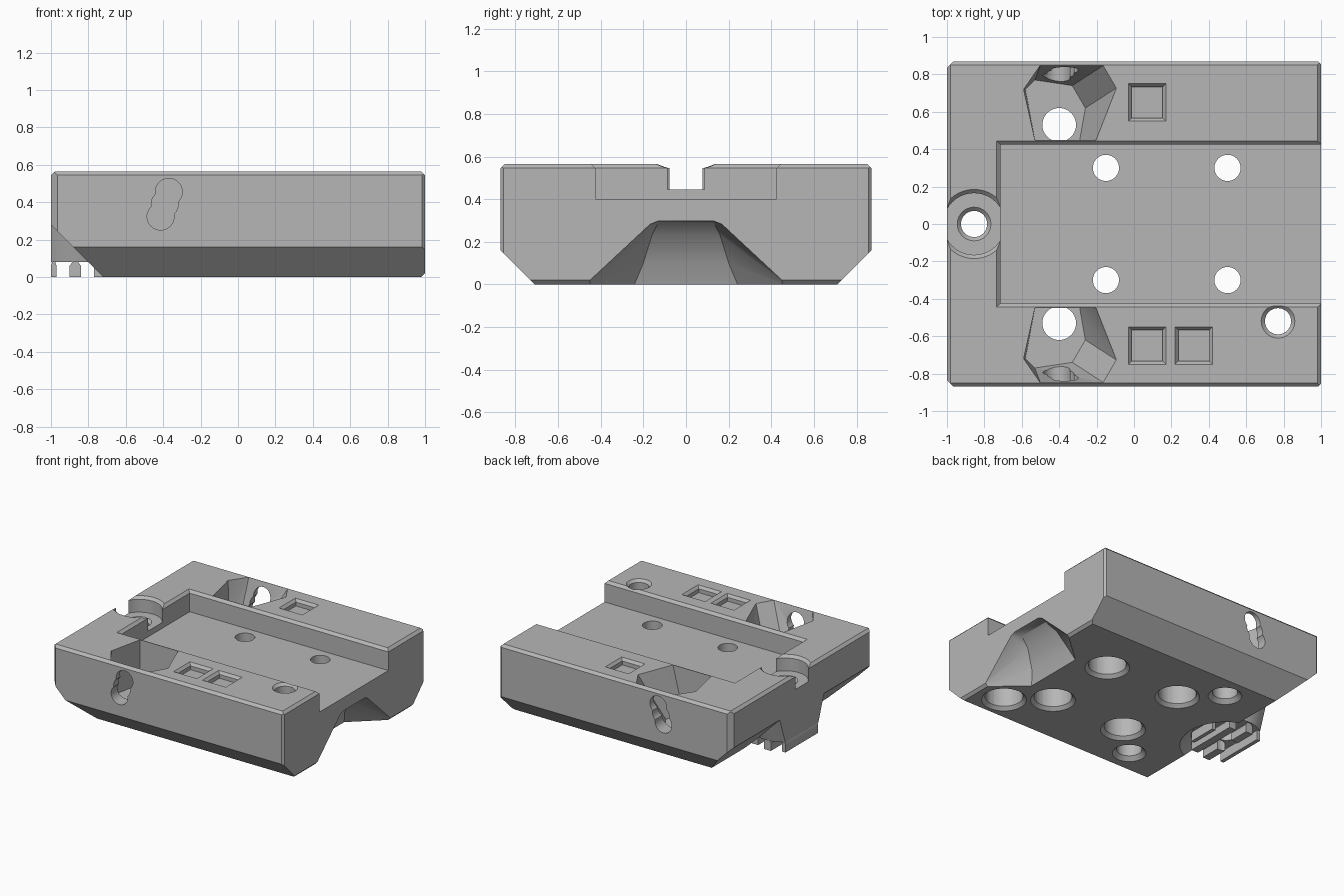
import bpy, bmesh, math
from mathutils import Vector

cube = bpy.data.objects.get("Cube")
if cube:
    bpy.data.objects.remove(cube)

grey = bpy.data.materials.new("matte grey")
grey.use_nodes = True
COLOUR = (0.47, 0.47, 0.47, 1)
grey.diffuse_color = COLOUR
grey.node_tree.nodes["Principled BSDF"].inputs["Base Color"].default_value = COLOUR
TOP = 0.565
BOSS = (-0.855, 0)


def finish(bm, name):
    bmesh.ops.recalc_face_normals(bm, faces=bm.faces)
    mesh = bpy.data.meshes.new(name)
    bm.to_mesh(mesh)
    bm.free()
    mesh.materials.append(grey)
    obj = bpy.data.objects.new(name, mesh)
    bpy.context.collection.objects.link(obj)
    return obj


def hull(points, name="cutter"):
    bm = bmesh.new()
    for p in points:
        bm.verts.new(p)
    out = bmesh.ops.convex_hull(bm, input=bm.verts)
    loose = {g for g in out["geom_interior"] + out["geom_unused"]
             if isinstance(g, bmesh.types.BMVert)}
    bmesh.ops.delete(bm, geom=list(loose), context="VERTS")
    bmesh.ops.dissolve_limit(bm, angle_limit=0.01, verts=bm.verts, edges=bm.edges)
    return finish(bm, name)


def box(x0, x1, y0, y1, z0, z1, name="cutter", flare=0):
    return hull([(x + (flare if x == x1 else -flare) * k, y + (flare if y == y1 else -flare) * k, z)
                 for x in (x0, x1) for y in (y0, y1) for z, k in ((z0, 0), (z1, 1))], name)


def cone(centre, z0, r0, z1, r1, name="cutter", sides=40):
    ring = [(math.cos(math.tau * i / sides), math.sin(math.tau * i / sides)) for i in range(sides)]
    return hull([(centre[0] + r * c, centre[1] + r * s, z)
                 for z, r in ((z0, r0), (z1, r1)) for c, s in ring], name)


def combine(target, other, operation="DIFFERENCE"):
    mod = target.modifiers.new("cut", "BOOLEAN")
    mod.operation, mod.object, mod.solver = operation, other, "EXACT"
    bpy.context.view_layer.objects.active = target
    bpy.ops.object.modifier_apply(modifier=mod.name)
    bpy.data.objects.remove(other)


def chop(bm, point, normal):
    geom = bm.verts[:] + bm.edges[:] + bm.faces[:]
    cut = bmesh.ops.bisect_plane(bm, geom=geom, plane_co=point, plane_no=normal, clear_outer=True)
    edges = [e for e in cut["geom_cut"] if isinstance(e, bmesh.types.BMEdge)]
    bmesh.ops.contextual_create(bm, geom=edges)


# Main block with all its outer chamfers
bm = bmesh.new()
bmesh.ops.create_cube(bm, size=1)
for v in bm.verts:
    v.co = Vector((v.co.x * 2, v.co.y * 1.74, (v.co.z + 0.5) * TOP))
chop(bm, (-0.72, 0, 0), (-1, 0, -1))
chop(bm, (0.98, 0, 0), (1, 0, -1))
for s in (-1, 1):
    chop(bm, (0, 0.71 * s, 0), (0, s, -1))
    chop(bm, (0, 0.85 * s, TOP), (0, s, 1))
    chop(bm, (0.98 * s, 0, TOP), (s, 0, 1))
    chop(bm, (0.985, 0.87 * s, 0), (1, s, 0))
    chop(bm, (-0.965, 0.87 * s, 0), (-1, s, 0))
body = finish(bm, "base_block")

# Flared boss under the end slope
boss = cone(BOSS, 0.08, 0.25, 0.35, 0.33, "end_boss")
combine(boss, box(-1.5, -1, -1, 1, -1, 1))
combine(body, boss, "UNION")
combine(body, cone(BOSS, -0.01, 0.34, 0.08, 0.25))

# Central channel with chamfered rim
combine(body, box(-0.715, 1.2, -0.425, 0.425, 0.4, 0.7))
combine(body, box(-0.715, 1.2, -0.425, 0.425, TOP - 0.02, TOP + 0.01, flare=0.03))

# Round seat at the closed end, with its screw hole
combine(body, cone(BOSS, 0.445, 0.165, 0.7, 0.165))
combine(body, cone(BOSS, TOP - 0.02, 0.165, TOP + 0.01, 0.195))
combine(body, cone(BOSS, -0.1, 0.07, 0.5, 0.07))
combine(body, cone(BOSS, 0.425, 0.07, 0.455, 0.1))

# Scoop under the open end
scoop = [(1.02, 0.5, -0.02), (1.02, 0.47, 0.01), (1.02, 0.21, 0.25), (1.02, 0.18, 0.28),
         (1.02, 0.13, 0.3), (0.93, 0.13, 0.29), (0.85, 0.16, 0.23), (0.78, 0.2, 0.1),
         (0.74, 0.25, -0.02)]
combine(body, hull([(x, y * s, z) for x, y, z in scoop for s in (-1, 1)]))

# Through holes, counterbored from below
wide = [(x, y) for x in (-0.15, 0.5) for y in (-0.3, 0.3)] + [(0.77, -0.52)]
for spot in wide:
    combine(body, cone(spot, -0.1, 0.07, 0.7, 0.07))
    combine(body, cone(spot, -0.1, 0.135, 0.2, 0.135))
    combine(body, cone(spot, -0.01, 0.17, 0.03, 0.13))
combine(body, cone(wide[-1], TOP - 0.02, 0.07, TOP + 0.01, 0.1))

# Angled six-sided pockets, their bottom holes and side slots
rim = [(-0.5, 0.85), (-0.16, 0.85), (-0.09, 0.73), (-0.2, 0.45), (-0.53, 0.45), (-0.59, 0.72)]
floor = [(-0.53, 0.77), (-0.33, 0.74), (-0.26, 0.62), (-0.29, 0.45), (-0.53, 0.45), (-0.58, 0.72)]
for s in (-1, 1):
    combine(body, hull([(x, y * s, TOP + 0.01) for x, y in rim] +
                       [(x, y * s, 0.22) for x, y in floor]))
    well = cone((-0.4, 0.53 * s), -0.1, 0.09, 0.3, 0.09)
    combine(well, box(-1, 1, min(0, 0.45 * s), max(0, 0.45 * s), 0.12, 1))
    combine(body, well)
    combine(body, cone((-0.4, 0.53 * s), -0.01, 0.13, 0.03, 0.09))
    for k in range(3):
        slot = cone((0, 0), -0.16, 0.072, 0.16, 0.072)
        slot.rotation_euler.x = math.pi / 2
        slot.location = (-0.37 - 0.022 * k, 0.85 * s, 0.455 - 0.066 * k)
        bpy.context.view_layer.update()
        combine(body, slot)

# Shallow square recesses
for x, y in ((0.07, 0.65), (0.07, -0.65), (0.32, -0.65)):
    combine(body, box(x - 0.083, x + 0.083, y - 0.083, y + 0.083, TOP - 0.05, 0.7))
    combine(body, box(x - 0.083, x + 0.083, y - 0.083, y + 0.083, TOP - 0.02, TOP + 0.005, flare=0.022))

# Row of thin fins under the boss
fins = []
for x0, x1 in ((-1, -0.97), (-0.9, -0.84), (-0.77, -0.71), (-0.66, -0.63)):
    mid = (x0 + x1) / 2
    half = math.sqrt(0.24 ** 2 - (mid - BOSS[0]) ** 2)
    tip = (x1 - x0) / 4
    fin = hull([(x, y, z) for x in (x0, x1) for y in (-half, half) for z in (0, 0.06)] +
               [(mid + t, y, 0.081) for t in (-tip, tip) for y in (-half, half)], "boss_fin")
    combine(fin, cone(BOSS, -0.1, 0.08, 0.2, 0.08))
    fins.append(fin)

bpy.ops.object.select_all(action="DESELECT")
for obj in [body] + fins:
    obj.select_set(True)
bpy.context.view_layer.objects.active = body
bpy.ops.object.shade_smooth_by_angle(angle=math.radians(25))
